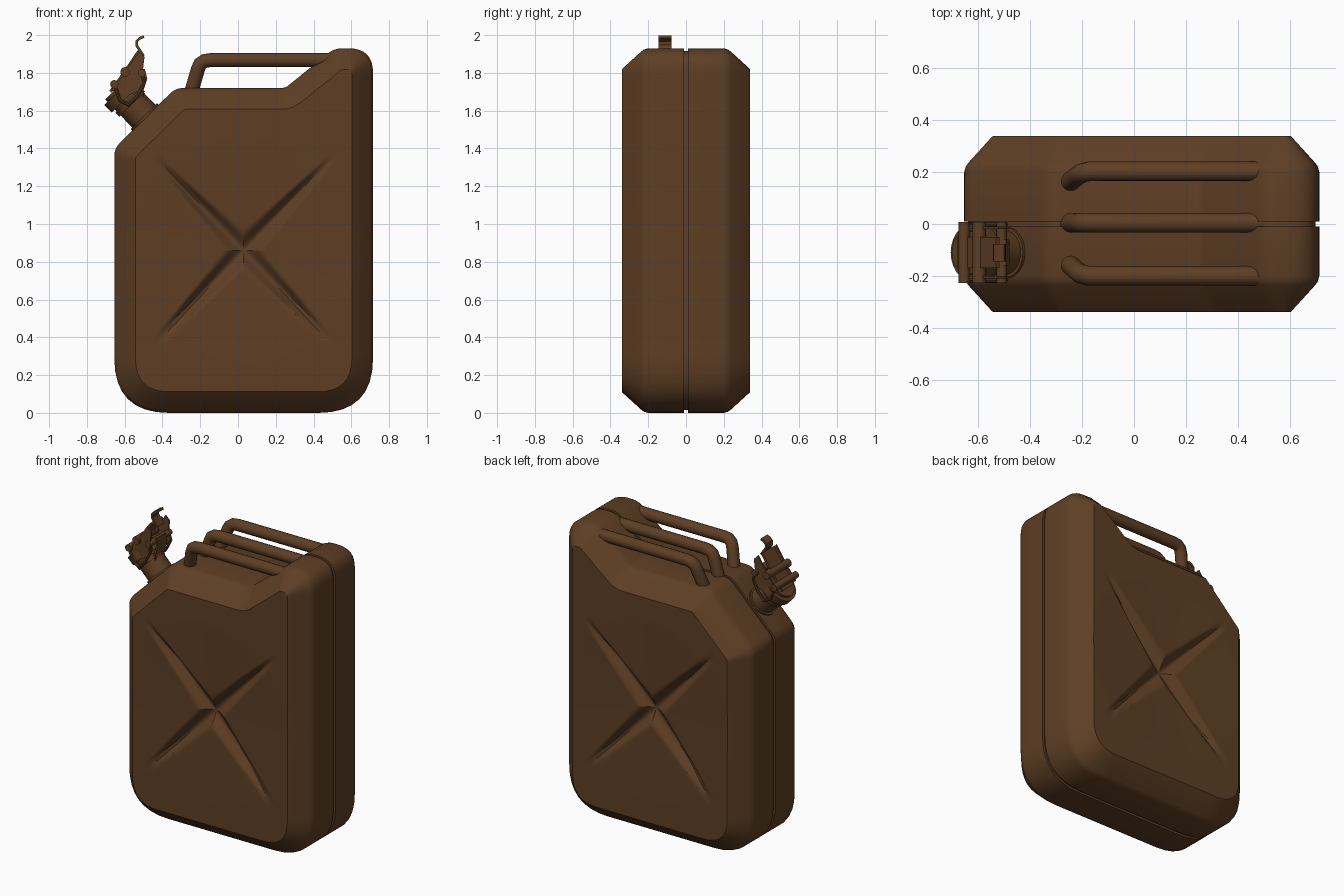
import bpy, bmesh, math
from mathutils import Vector

if "Cube" in bpy.data.objects:
    bpy.data.objects.remove(bpy.data.objects["Cube"])

paint = bpy.data.materials.new("brown_paint")
paint.diffuse_color = (0.112, 0.049, 0.018, 1)
paint.use_nodes = True
paint.node_tree.nodes["Principled BSDF"].inputs["Base Color"].default_value = paint.diffuse_color


def finish(name, bm, angle=35):
    bmesh.ops.recalc_face_normals(bm, faces=bm.faces[:])
    me = bpy.data.meshes.new(name)
    bm.to_mesh(me)
    bm.free()
    me.materials.append(paint)
    ob = bpy.data.objects.new(name, me)
    bpy.context.collection.objects.link(ob)
    bpy.ops.object.select_all(action='DESELECT')
    ob.select_set(True)
    bpy.context.view_layer.objects.active = ob
    bpy.ops.object.shade_smooth_by_angle(angle=math.radians(angle))
    return ob


def tube(name, pts, radius, sides=14):
    """Round bar swept along a path."""
    pts = [Vector(p) for p in pts]
    bm = bmesh.new()
    rings = []
    for i, p in enumerate(pts):
        a = (p - pts[i - 1]).normalized() if i else (pts[1] - p).normalized()
        b = (pts[i + 1] - p).normalized() if i < len(pts) - 1 else a
        t = (a + b).normalized()
        side = Vector((0, 1, 0))
        side = (side - t * side.dot(t))
        if side.length < 0.01:
            side = Vector((1, 0, 0))
        side.normalize()
        up = t.cross(side)
        rings.append([bm.verts.new(p + radius * (side * math.cos(k * math.tau / sides)
                      + up * math.sin(k * math.tau / sides))) for k in range(sides)])
    for r, q in zip(rings, rings[1:]):
        for k in range(sides):
            j = (k + 1) % sides
            bm.faces.new((r[k], r[j], q[j], q[k]))
    bm.faces.new(rings[0])
    bm.faces.new(rings[-1])
    return finish(name, bm, 40)


def plate(name, outline, y0, y1):
    """Side outline (x, z) extruded from y0 to y1."""
    bm = bmesh.new()
    a = [bm.verts.new((x, y0, z)) for x, z in outline]
    b = [bm.verts.new((x, y1, z)) for x, z in outline]
    n = len(a)
    for i in range(n):
        bm.faces.new((a[i], a[(i + 1) % n], b[(i + 1) % n], b[i]))
    bm.faces.new(a)
    bm.faces.new(b)
    return finish(name, bm)


def strip(name, path, half, y0, y1):
    """Bent sheet metal following a side path (x, z)."""
    pts = [Vector(p) for p in path]
    left, right = [], []
    for i, p in enumerate(pts):
        t = (pts[min(i + 1, len(pts) - 1)] - pts[max(i - 1, 0)]).normalized()
        n = Vector((-t.y, t.x)) * half
        left.append(p + n)
        right.append(p - n)
    return plate(name, left + right[::-1], y0, y1)


# --- body: rounded outline, offset inwards ring by ring ---
# corner x, z, radius
CORNERS = [(-0.655, 0, .29), (0.715, 0, .29), (0.715, 1.93, .13), (0.51, 1.93, .12),
           (0.25, 1.72, .06), (-0.33, 1.72, .10), (-0.655, 1.40, .10)]
P = [Vector(c[:2]) for c in CORNERS]
N = len(P)
D = [(P[(i + 1) % N] - P[i]).normalized() for i in range(N)]


def outline(inset):
    cuts = []
    for i in range(N):
        d1, d2 = D[i - 1], D[i]
        n1, n2 = Vector((-d1.y, d1.x)), Vector((-d2.y, d2.x))
        p = P[i] + (n1 + n2) * inset / (1 + n1.dot(n2))
        convex = d1.x * d2.y - d1.y * d2.x > 0
        r = CORNERS[i][2]
        r = max(r - inset, .03) if convex else r + inset
        t = r * math.tan(d1.angle(d2) / 2)
        cuts.append((p - d1 * t, p, p + d2 * t))
    out = []
    for i, (a, p, b) in enumerate(cuts):
        for k in range(9):
            s = k / 8
            out.append(a * (1 - s) ** 2 + p * 2 * s * (1 - s) + b * s * s)
        nxt = cuts[(i + 1) % N][0]
        n = max(2, round((P[(i + 1) % N] - P[i]).length / .022))
        out += [b.lerp(nxt, k / n) for k in range(1, n)]
    return out


CENTRE = Vector((0.03, 0.86))


def recess(p):
    """Depth of the pressed cross in the side panels."""
    q = p - CENTRE
    depth = .022 * max(0, 1 - q.length / .6)
    u, v = abs(q.x), abs(q.y)
    along = (u * .69 + v * .72) / .68
    across = abs(u * .72 - v * .69)
    if along < 1:
        width = .022 + .055 * (1 - along)
        if across < width:
            depth += .045 * min(1, 2.2 * (1 - along)) * (.5 + .5 * math.cos(math.pi * across / width))
    return depth


rim = outline(.112)
rings = []
STEPS = 30
for s in range(1, STEPS + 1):
    ring = [CENTRE.lerp(p, s / STEPS) for p in rim]
    rings.append([(p.x, -.34 + recess(p), p.y) for p in ring])
# chamfer, wall and centre seam groove
for y, inset in ((.333, .104), (.236, .016), (.222, .006), (.200, 0), (.010, 0), (.010, .014)):
    rings.append([(p.x, -y, p.y) for p in outline(inset)])
rings += [[(x, -y, z) for x, y, z in r] for r in rings[::-1]]

bm = bmesh.new()
loops = [[bm.verts.new(c) for c in r] for r in rings]
count = len(rim)
for r, q in zip(loops, loops[1:]):
    for k in range(count):
        j = (k + 1) % count
        bm.faces.new((r[k], r[j], q[j], q[k]))
for loop, s in ((loops[0], -1), (loops[-1], 1)):
    c = bm.verts.new((CENTRE.x, s * (.34 - recess(CENTRE)), CENTRE.y))
    for k in range(count):
        bm.faces.new((c, loop[k], loop[(k + 1) % count]))
finish("body", bm, 32)

# --- three carrying handles ---
for name, y, foot in (("handle_front", -.2, -.155), ("handle_middle", .005, .005), ("handle_back", .203, .16)):
    tube(name, [(.54, y, 1.868), (-.14, y, 1.868), (-.175, y, 1.864),
                (-.2, y * .97, 1.848), (-.212, y * .94, 1.82), (-.25, foot, 1.69)], .038)

# --- spout, tilted square to the sloping shoulder ---
SY = -.11
AX = Vector((-.70, 0, .714))
BASE = Vector((-.49, SY, 1.563))


def spout_ring(name, t0, t1, radius):
    tube(name, [BASE + AX * t0, BASE + AX * t1], radius, 24)


spout_ring("neck_collar", -.05, .012, .098)
spout_ring("neck", -.05, .16, .086)
spout_ring("neck_lip", .10, .13, .095)
spout_ring("cap", .145, .20, .108)
spout_ring("cap_top", .20, .218, .085)

# --- locking lever with side cheeks, pins and thumb hook ---
CHEEK = [(-.67, 1.71), (-.60, 1.80), (-.525, 1.915), (-.495, 1.885), (-.505, 1.80),
         (-.485, 1.765), (-.53, 1.70), (-.56, 1.69), (-.60, 1.67)]
for name, y in (("cheek_front", SY - .10), ("cheek_back", SY + .09)):
    plate(name, CHEEK, y, y + .01)
strip("lever_plate", [(-.675, 1.70), (-.61, 1.79), (-.525, 1.915)], .008, SY - .06, SY + .06)
strip("thumb_hook", [(-.50, 1.89), (-.52, 1.92), (-.537, 1.945), (-.535, 1.968),
                     (-.52, 1.983), (-.498, 1.992)], .007, SY - .035, SY + .033)
for name, x, z, r in (("pin_upper", -.597, 1.805, .026), ("pin_lower", -.655, 1.74, .022),
                      ("hinge_pin", -.51, 1.80, .02)):
    tube(name, [(x, SY - .118, z), (x, SY + .118, z)], r, 12)
# clamp wires beside the neck
for name, s in (("clamp_wire_front", -1), ("clamp_wire_back", 1)):
    y = SY + s * .108
    tube(name, [(-.51, y, 1.80), (-.495, y, 1.75), (-.53, y, 1.68), (-.58, y, 1.63), (-.625, y, 1.655),
                (-.655, y, 1.74)], .009, 8)
strip("clamp_strap", [(-.50, 1.82), (-.487, 1.77), (-.51, 1.70), (-.50, 1.64)], .007, SY - .05, SY + .05)
